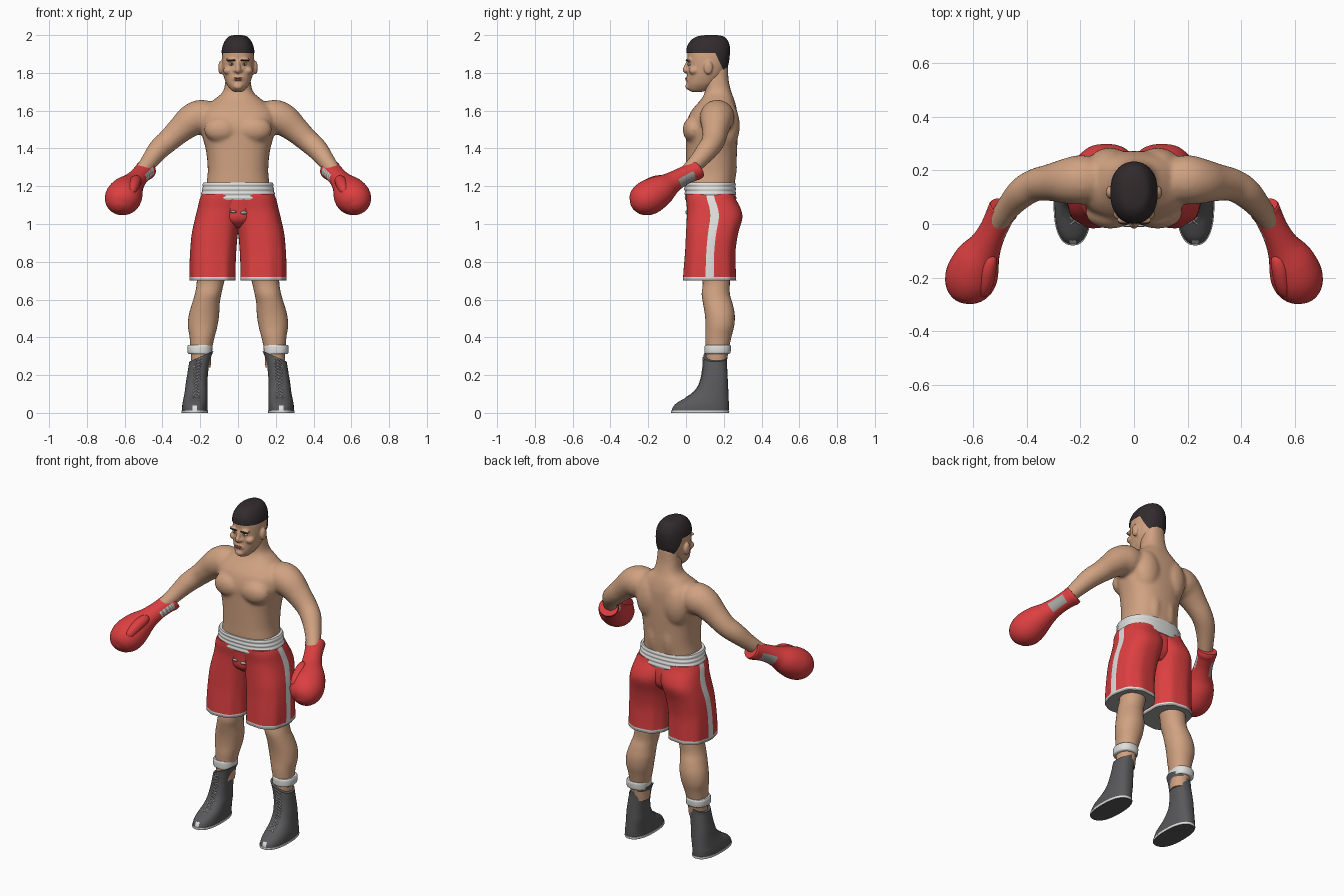
import bpy, bmesh
from math import sin, cos, pi
from mathutils import Vector
from mathutils.bvhtree import BVHTree

if "Cube" in bpy.data.objects:
    bpy.data.objects.remove(bpy.data.objects["Cube"])


def material(name, r, g, b):
    m = bpy.data.materials.new(name)
    m.use_nodes = True
    m.diffuse_color = (r, g, b, 1)
    node = m.node_tree.nodes["Principled BSDF"]
    node.inputs["Base Color"].default_value = (r, g, b, 1)
    node.inputs["Roughness"].default_value = 0.7
    return m


SKIN = material("skin", .63, .36, .22)
HAIR = material("dark hair", .032, .024, .026)
RED = material("red", .72, .05, .052)
WHITE = material("white", .74, .74, .73)
TRIM = material("trim grey", .36, .36, .34)
BOOT = material("boot grey", .1, .1, .105)
LIP = material("lip", .4, .17, .12)


def dense(rows, n):
    """Smoothly interpolate rows of numbers, n steps per row."""
    out = []
    for i in range(len(rows) - 1):
        a, b, c, d = rows[max(i - 1, 0)], rows[i], rows[i + 1], rows[min(i + 2, len(rows) - 1)]
        for k in range(n):
            t = k / n
            out.append([q + .5 * t * (r - p + t * (2 * p - 5 * q + 4 * r - s + t * (3 * (q - r) + s - p)))
                        for p, q, r, s in zip(a, b, c, d)])
    return out + [list(rows[-1])]


def spow(v, p):
    return (1 if v > 0 else -1) * abs(v) ** (2 / p)


def column(rows, n=4, seg=48, p=2.3, ripple=0):
    """Upright part: rows of z, centre x, half width, front y, back y, tilt."""
    rings = []
    for z, cx, hx, yf, yb, *tilt in dense(rows, n):
        ring = []
        for j in range(seg):
            a = 2 * pi * j / seg
            f = 1 + ripple * cos(9 * a) * max(0, 1.05 - z)
            x = hx * spow(cos(a), p) * f
            y = (yf + yb) / 2 + (yb - yf) / 2 * spow(sin(a), p) * f
            ring.append(Vector((cx + x, y, z + (tilt[0] * x if tilt else 0))))
        rings.append(ring)
    return rings


def tube(rows, n=5, seg=32, flat=1, s=1):
    """Limb along a path: rows of x, y, z, radius."""
    pts = dense(rows, n)
    cs = [Vector((q[0] * s, q[1], q[2])) for q in pts]
    rings = []
    for i, c in enumerate(cs):
        t = (cs[min(i + 1, len(cs) - 1)] - cs[max(i - 1, 0)]).normalized()
        side = t.cross(Vector((0, 0, 1))).normalized()
        up = side.cross(t)
        r = pts[i][3]
        rings.append([c + side * r * cos(2 * pi * j / seg) + up * r * flat * sin(2 * pi * j / seg)
                      for j in range(seg)])
    return rings


def ball(x, y, z, rx, ry, rz, seg=20):
    rings = []
    for i in range(1, 14):
        a = pi * i / 14
        rings.append([Vector((x + rx * sin(a) * cos(2 * pi * j / seg), y + ry * sin(a) * sin(2 * pi * j / seg),
                              z - rz * cos(a))) for j in range(seg)])
    return rings


def make(name, parts, mats, paint=None, mirror=False, voxel=0):
    """Skin ring stacks into one object; paint(centre, ring, segment) picks the colour."""
    bm = bmesh.new()
    for rings in parts:
        vs = [[bm.verts.new(c) for c in ring] for ring in rings]
        seg = len(vs[0])
        caps = [bm.faces.new(vs[0]), bm.faces.new(vs[-1])]
        if paint:
            for f in caps:
                f.material_index = paint(f.calc_center_median(), -1, -1)
        for i in range(len(vs) - 1):
            for j in range(seg):
                k = (j + 1) % seg
                f = bm.faces.new((vs[i][j], vs[i][k], vs[i + 1][k], vs[i + 1][j]))
                if paint:
                    f.material_index = paint(f.calc_center_median(), i, j)
    bmesh.ops.recalc_face_normals(bm, faces=bm.faces[:])
    me = bpy.data.meshes.new(name)
    bm.to_mesh(me)
    bm.free()
    for m in mats:
        me.materials.append(m)
    ob = bpy.data.objects.new(name, me)
    bpy.context.collection.objects.link(ob)
    bpy.ops.object.select_all(action='DESELECT')
    ob.select_set(True)
    bpy.context.view_layer.objects.active = ob
    bpy.ops.object.shade_smooth_by_angle(angle=.9)
    if voxel:
        mod = ob.modifiers.new("blend", 'REMESH')
        mod.mode, mod.voxel_size, mod.use_smooth_shade = 'VOXEL', voxel, True
        sm = ob.modifiers.new("soften", 'SMOOTH')
        sm.factor, sm.iterations = .5, 6
    if mirror:
        ob.modifiers.new("other side", 'MIRROR').use_mirror_merge = False
    return ob


# Torso, neck and arms blended into one skin
torso = [(1.1, 0, .17, .01, .25), (1.2, 0, .168, .0, .257), (1.28, 0, .16, .0, .265), (1.38, 0, .168, .0, .27),
         (1.46, 0, .188, .0, .273), (1.52, 0, .2, .0, .273), (1.58, 0, .2, .018, .272), (1.62, 0, .175, .045, .266),
         (1.66, 0, .125, .08, .255), (1.7, 0, .08, .1, .24), (1.76, 0, .067, .1, .226), (1.84, 0, .06, .1, .222)]
arm = [(.15, .165, 1.565, .085), (.2, .165, 1.565, .092), (.25, .16, 1.545, .085), (.31, .155, 1.495, .07),
       (.37, .145, 1.44, .061), (.42, .115, 1.395, .057), (.47, .06, 1.33, .046), (.52, -.01, 1.26, .038)]
parts = [column(torso, p=2.4)]
for s in (1, -1):
    parts += [tube(arm, s=s),
              ball(s * .088, .04, 1.5, .092, .058, .07),
              ball(s * .09, .215, 1.52, .085, .07, .13),
              ball(s * .05, .22, 1.3, .045, .05, .12)]
make("body", parts, [SKIN], voxel=.01)

# Head with nose, brow, cheeks, chin and ears
head = [(1.7, 0, .025, .025, .09), (1.715, 0, .042, .01, .13), (1.74, 0, .06, .005, .165), (1.77, 0, .072, .006, .19),
        (1.8, 0, .08, .008, .208), (1.84, 0, .085, .009, .22), (1.88, 0, .085, .008, .226), (1.91, 0, .082, .008, .228),
        (1.94, 0, .075, .014, .226), (1.97, 0, .06, .036, .213), (1.987, 0, .042, .066, .194), (1.994, 0, .015, .11, .16)]
parts = [column(head, p=2.2),
         tube([(0, .012, 1.86, .011), (0, .003, 1.835, .012), (0, -.004, 1.815, .015), (0, .008, 1.805, .01)]),
         ball(0, .014, 1.729, .026, .018, .019), ball(0, .012, 1.768, .032, .013, .017)]
for s in (1, -1):
    parts += [ball(s * .014, .006, 1.812, .011, .012, .009),
              ball(s * .036, .015, 1.869, .03, .014, .01),
              ball(s * .053, .042, 1.812, .026, .028, .022),
              ball(s * .091, .118, 1.828, .014, .024, .037)]
make("head", parts, [SKIN], voxel=.005)

# Hair cap cut along the hairline
hair = make("hair", [column([(z + .006, x, h + .005, f - .006, b + .005) for z, x, h, f, b in head], p=2.2)], [HAIR])
corner, slope = Vector((0, .155, 1.905)), Vector((0, .115, .055))
bm = bmesh.new()
bm.from_mesh(hair.data)
for co, no in ((corner, (0, 0, 1)), (corner, slope), ((0, 0, 1.79), (0, 0, 1))):
    bmesh.ops.bisect_plane(bm, geom=bm.verts[:] + bm.edges[:] + bm.faces[:], plane_co=co, plane_no=no)
bare = []
for f in bm.faces:
    c = f.calc_center_median()
    if not (c.z > 1.905 or (c.z > 1.79 and (c - corner).dot(slope) > 0)):
        bare.append(f)
bmesh.ops.delete(bm, geom=bare, context='FACES')
bm.to_mesh(hair.data)
bm.free()

# Face details
make("eyes", [ball(.034, .019, 1.846, .015, .01, .007)], [WHITE], mirror=True)
make("irises", [ball(.034, .0125, 1.846, .006, .005, .0065)], [HAIR], mirror=True)
make("eyebrows", [ball(.036, .008, 1.867, .024, .01, .005)], [HAIR], mirror=True)
make("lips", [ball(0, .005, 1.772, .025, .01, .004), ball(0, .006, 1.764, .021, .01, .005)], [LIP])

# Boxing shorts: hem bands by height, stripe along the outer seam
SEG = 64
shorts = [(.7, .133, .122, -.015, .265), (.72, .133, .122, -.014, .264), (.78, .133, .122, -.01, .262),
          (.86, .13, .122, -.004, .262), (.95, .122, .122, .0, .276), (1.03, .107, .12, .004, .298),
          (1.08, .095, .12, .005, .29), (1.13, .085, .118, .0, .265), (1.16, .08, .11, .0, .255)]


def shorts_paint(c, i, j):
    if c.z < .71:
        return 2
    if c.z < .72 or j in (0, SEG - 1):
        return 1
    return 0


make("shorts_legs", [column(shorts, seg=SEG, p=2.5, ripple=.05)], [RED, WHITE, TRIM], shorts_paint, mirror=True)
make("shorts_seat", [column([(.98, 0, .06, .06, .23), (1.02, 0, .1, .012, .265), (1.08, 0, .12, .008, .27),
                             (1.15, 0, .15, .005, .255)])], [RED])
band = []
for k in range(9):
    b = .004 * (k % 2)
    band.append((1.127 + .0116 * k, 0, .197 - .0018 * k + b, -.002 - .0008 * k - b, .264 - .0006 * k + b))
make("waistband", [column(band, n=3, seg=64, p=2.4)], [WHITE])
make("drawstring", [ball(-.025, .008, 1.065, .018, .011, .007), ball(.03, .007, 1.06, .018, .01, .009)], [TRIM])

# Legs and socks
leg = [(.24, .195, .05, .11, .212), (.33, .195, .056, .105, .225), (.4, .19, .066, .102, .24),
       (.46, .187, .078, .104, .255), (.52, .18, .08, .1, .258), (.58, .17, .073, .09, .246),
       (.63, .158, .07, .083, .232), (.7, .145, .073, .088, .232), (.8, .135, .09, .06, .23)]
make("legs", [column(leg, p=2.1)], [SKIN], mirror=True)
make("socks", [column([(.312, .2, .06, .102, .23), (.32, .202, .065, .098, .236), (.35, .202, .066, .098, .238),
                       (.36, .201, .062, .102, .234)])], [WHITE], mirror=True)

# Boots, soles and laces
boot = [(.01, .229, .067, -.076, .226, 0), (.03, .229, .067, -.07, .227, 0), (.05, .228, .066, -.052, .227, 0),
        (.07, .226, .064, -.02, .226, 0), (.09, .224, .062, .015, .225, 0), (.12, .221, .06, .05, .224, 0),
        (.16, .219, .057, .073, .222, 0), (.22, .212, .055, .087, .219, -.1), (.27, .203, .058, .091, .217, -.3),
        (.3, .194, .064, .092, .22, -.45)]
boots = make("boots", [column(boot, p=2.4)], [BOOT, WHITE],
             lambda c, i, j: int(c.y < -.05 and c.z < .04 and abs(c.x - .228) < .014), mirror=True)
make("soles", [column([(0, .229, .069, -.078, .227), (.006, .229, .071, -.08, .229), (.013, .229, .07, -.079, .228)],
                      n=2, p=2.4)], [WHITE, BOOT], lambda c, i, j: int(i < 0 and c.z < .005), mirror=True)
tree = BVHTree.FromPolygons([v.co for v in boots.data.vertices], [f.vertices[:] for f in boots.data.polygons])
laces = []
for s in (1, -1):
    path = []
    for k in range(27):
        z = .08 + .0082 * k
        x = .221 - .08 * max(0, z - .16) + s * (-.017, 0, .017, 0)[k % 4]
        hit = tree.ray_cast(Vector((x, -1, z)), Vector((0, 1, 0)))[0]
        if hit:
            path.append((x, hit.y - .001, z, .0032))
    laces.append(tube(path, n=1, seg=6))
make("laces", laces, [WHITE], mirror=True)

# Gloves: wrist patch outside, laced panel inside
glove = [(.485, .06, 1.292, .054), (.49, .05, 1.285, .057), (.502, .028, 1.274, .053), (.527, -.025, 1.248, .052),
         (.555, -.08, 1.215, .062), (.585, -.135, 1.178, .086), (.605, -.19, 1.145, .097),
         (.618, -.235, 1.12, .088), (.625, -.268, 1.1, .06), (.627, -.285, 1.09, .02)]


def glove_paint(c, i, j):
    if 13 <= i <= 21 and 15 <= j <= 20:
        return 2
    if 8 <= i <= 18 and (j < 2 or j > 29):
        return 1 + i % 2
    return 0


make("gloves", [tube(glove, n=6, flat=.95)], [RED, WHITE, TRIM], glove_paint, mirror=True)
make("glove_thumbs", [tube([(.532, -.115, 1.238, .008), (.535, -.13, 1.235, .024), (.545, -.17, 1.222, .031),
                            (.555, -.22, 1.198, .03), (.565, -.255, 1.172, .024), (.568, -.27, 1.162, .008)])],
     [RED], mirror=True)
